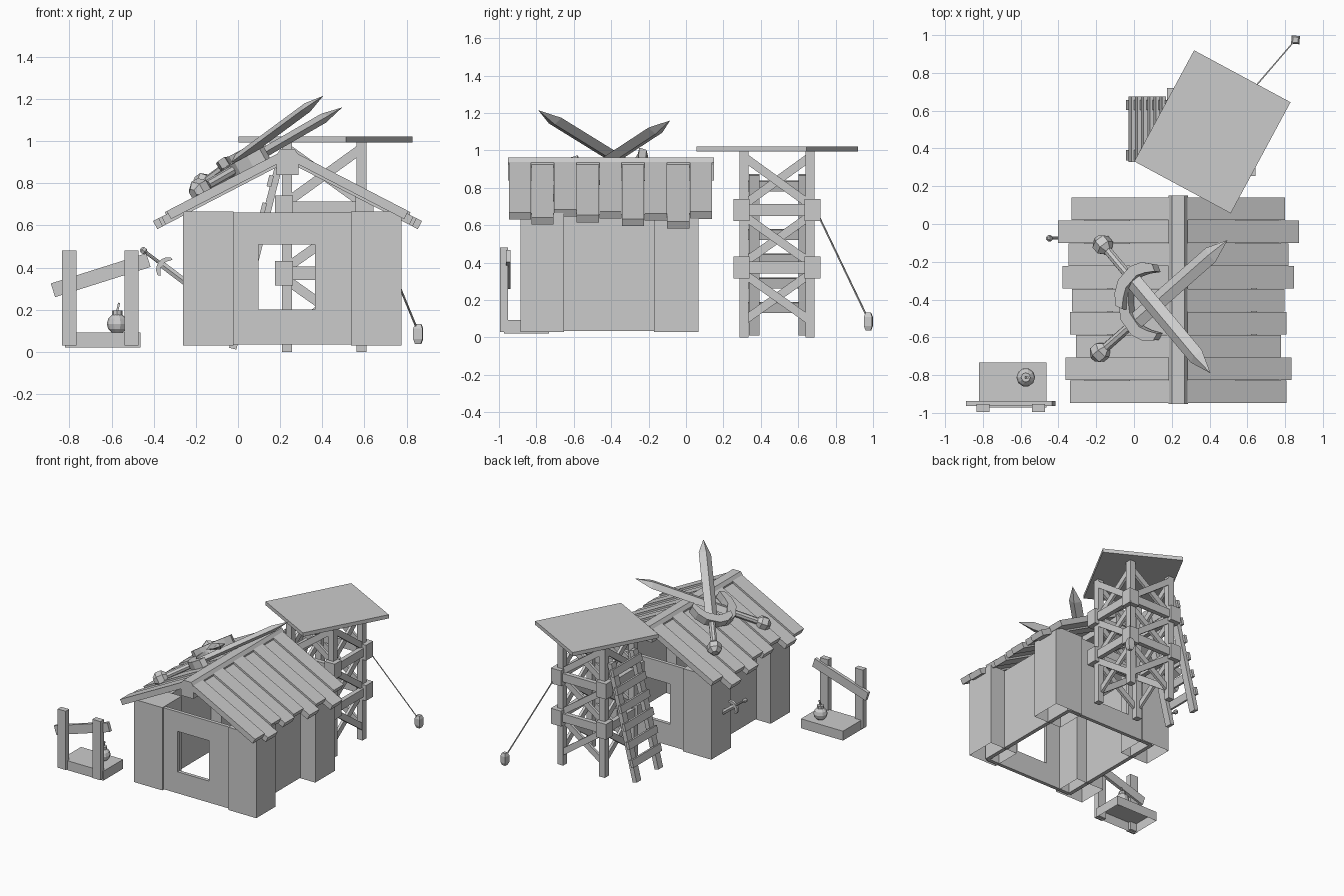
import bpy, math
from mathutils import Vector, Matrix

if "Cube" in bpy.data.objects:
    bpy.data.objects.remove(bpy.data.objects["Cube"])

BOX_FACES = [(4, 5, 6, 7), (0, 1, 5, 4), (1, 2, 6, 5), (2, 3, 7, 6), (3, 0, 4, 7), (3, 2, 1, 0)]


def mesh(name, verts, faces, mat=None):
    me = bpy.data.meshes.new(name)
    me.from_pydata(verts, [], faces)
    ob = bpy.data.objects.new(name, me)
    bpy.context.collection.objects.link(ob)
    if mat is not None:
        ob.matrix_world = mat
    return ob


def box(name, x0, x1, y0, y1, z0, z1, mat=None, bottom=True):
    v = [(x, y, z) for z in (z0, z1) for x, y in ((x0, y0), (x1, y0), (x1, y1), (x0, y1))]
    return mesh(name, v, BOX_FACES if bottom else BOX_FACES[:5], mat)


def frame(p, q, up):
    """Local x runs from p to q, local z is closest to up."""
    x = (Vector(q) - Vector(p)).normalized()
    y = Vector(up).cross(x).normalized()
    m = Matrix((x, y, x.cross(y))).transposed().to_4x4()
    m.translation = Vector(p)
    return m


def beam(name, p, q, w, h, up=(0, 0, 1)):
    n = (Vector(q) - Vector(p)).length
    return box(name, 0, n, -w / 2, w / 2, -h / 2, h / 2, frame(p, q, up))


def prism(name, pts, h0, h1, mat=None):
    """Extrude a 2D outline along local z."""
    n = len(pts)
    v = [(a, b, h) for h in (h0, h1) for a, b in pts]
    f = [tuple(range(n))[::-1], tuple(range(n, 2 * n))]
    f += [(i, (i + 1) % n, n + (i + 1) % n, n + i) for i in range(n)]
    return mesh(name, v, f, mat)


def lathe(name, prof, n, mat=None):
    """Revolve (radius, height) pairs about local z with n sides."""
    v = [(r * math.cos(2 * math.pi * i / n), r * math.sin(2 * math.pi * i / n), h)
         for r, h in prof for i in range(n)]
    f = [(k * n + i, k * n + (i + 1) % n, (k + 1) * n + (i + 1) % n, (k + 1) * n + i)
         for k in range(len(prof) - 1) for i in range(n)]
    f += [tuple(range(n))[::-1], tuple(range(len(v) - n, len(v)))]
    return mesh(name, v, f, mat)


# House: four hollow corner pillars
for i, (x0, x1) in enumerate(((-0.262, -0.022), (0.537, 0.775))):
    for j, (y0, y1) in enumerate(((-0.885, -0.652), (-0.17, 0.068))):
        box(f"corner_pillar_{i}{j}", x0, x1, y0, y1, 0.03, 0.665, bottom=False)

# House walls: recessed sides, front and back with a window opening
for i, (x0, x1) in enumerate(((-0.14, -0.11), (0.62, 0.65))):
    box(f"side_wall_{i}", x0, x1, -0.86, 0.045, 0.035, 0.66)
for n, y0, y1 in (("front", -0.872, -0.845), ("back", 0.028, 0.055)):
    for k, (x0, x1, z0, z1) in enumerate(((-0.12, 0.097, 0.035, 0.66), (0.366, 0.63, 0.035, 0.66),
                                          (0.097, 0.366, 0.035, 0.2), (0.097, 0.366, 0.51, 0.66))):
        box(f"{n}_wall_{k}", x0, x1, y0, y1, z0, z1)

# Roof planks of uneven length on both slopes
CX = 0.235
ends = [0.575, 0.6, 0.545, 0.575, 0.565, 0.615, 0.585, 0.64, 0.567]
for i, e in enumerate(ends):
    y = -0.888 + i * 0.121
    dz = 0.008 if i % 2 == 0 else -0.006
    for s in (-1, 1):
        a = (CX + s * 0.02, y, 0.922 + dz)
        b = (CX + s * (e - 0.012), y, 0.932 + dz - 0.517 * (e - 0.012))
        beam("roof_plank", a, b, 0.119, 0.043)

# Ridge beam with chamfered top
ridge = [(-0.052, 0.84), (0.052, 0.84), (0.052, 0.935), (0.033, 0.962), (-0.033, 0.962), (-0.052, 0.935)]
prism("ridge_beam", [(CX + x, z) for x, z in ridge], -0.15, 0.952, Matrix.Rotation(math.pi / 2, 4, 'X'))


# Swords: pommel, grip, crescent guard, diamond blade
def sword(name, p, q, up, s=1.0, grip=0.25):
    L = (Vector(q) - Vector(p)).length / s
    m = frame(p, q, up) @ Matrix.Scale(s, 4)
    turn = m @ Matrix.Rotation(math.pi / 2, 4, 'Y')
    lathe(name + "_pommel", [(0.025, -0.05), (0.052, -0.022), (0.052, 0.022), (0.025, 0.05)], 6, turn)
    lathe(name + "_grip", [(0.024, 0), (0.024, grip)], 8, turn)
    half = [(-0.03, 0.05), (0.005, 0.115), (0.06, 0.155), (0.1, 0.14), (0.06, 0.09), (0.035, 0.045)]
    pts = half + [(a, -b) for a, b in half[::-1]]
    prism(name + "_guard", [(grip + a, b) for a, b in pts], -0.03, 0.03, m)
    v = [(x, y, z) for x in (grip, L - 0.13)
         for y, z in ((0.047, 0), (0, 0.024), (-0.047, 0), (0, -0.024))] + [(L, 0, 0)]
    f = [(3, 2, 1, 0)]
    for i in range(4):
        j = (i + 1) % 4
        f += [(i, j, 4 + j, 4 + i), (4 + i, 4 + j, 8)]
    mesh(name + "_blade", v, f, m)


roof_normal = (-0.46, 0, 0.89)
sword("upper_sword", (-0.165, -0.11, 0.795), (0.405, -0.79, 1.215), roof_normal)
sword("lower_sword", (-0.18, -0.68, 0.77), (0.495, -0.085, 1.16), roof_normal)
sword("dagger", (-0.448, -0.075, 0.48), (-0.17, -0.075, 0.27), (0, 1, 0), 0.34, 0.3)

# Watchtower: posts, collars, rails and cross braces
PX, PY = (0.232, 0.586), (0.31, 0.663)
mx, my = sum(PX) / 2, sum(PY) / 2
for x in PX:
    for y in PY:
        sx, sy = math.copysign(1, x - mx), math.copysign(1, y - my)
        box("tower_post", x - 0.024, x + 0.024, y - 0.024, y + 0.024, 0, 1.0)
        for z in (0.373, 0.682):
            cx, cy = x + sx * 0.014, y + sy * 0.014
            box("tower_collar", cx - 0.043, cx + 0.043, cy - 0.043, cy + 0.043, z - 0.059, z + 0.059)
for side in (0, 1):
    x = PX[side] + (side * 2 - 1) * 0.02
    y = PY[side] + (side * 2 - 1) * 0.02
    for z in (0.373, 0.682):
        beam("tower_rail", (PX[0], y, z), (PX[1], y, z), 0.035, 0.064)
        beam("tower_rail", (x, PY[0], z), (x, PY[1], z), 0.035, 0.064)
    for z0, z1 in ((0.09, 0.34), (0.4, 0.65), (0.71, 0.965)):
        for d, (a, b) in enumerate(((z0, z1), (z1, z0))):
            o = (d - 0.5) * 0.022
            beam("tower_brace", (PX[0], PY[side] + o, a), (PX[1], PY[side] + o, b), 0.02, 0.045)
            beam("tower_brace", (PX[side] + o, PY[0], a), (PX[side] + o, PY[1], b), 0.02, 0.045)

# Tilted-plan tower roof
box("tower_roof", -0.29, 0.29, -0.334, 0.334, 0.993, 1.022,
    Matrix.Translation((0.415, 0.488, 0)) @ Matrix.Rotation(math.radians(-28.3), 4, 'Z'))

# Ladder leaning on the tower
foot, head = Vector((-0.025, 0, 0.015)), Vector((0.19, 0, 0.87))
for y in (0.365, 0.63):
    off = Vector((0, y, 0))
    beam("ladder_rail", foot + off, head + off, 0.055, 0.035, (-1, 0, 0))
for i in range(6):
    c = foot.lerp(head, 0.17 + i * 0.152) + Vector((-0.022, 0, 0))
    beam("ladder_rung", c + Vector((0, 0.328, 0)), c + Vector((0, 0.675, 0)), 0.022, 0.055, head - foot)

# Hanging rope and weight
beam("rope", (0.61, 0.69, 0.69), (0.853, 0.973, 0.1), 0.007, 0.007)
lathe("weight", [(0.02, 0.038), (0.031, 0.06), (0.031, 0.11), (0.02, 0.132)], 4,
      Matrix.Translation((0.855, 0.975, 0)) @ Matrix.Rotation(math.radians(40), 4, 'Z'))

# Notice stand: hollow base, posts, slanted bar
box("stand_base", -0.82, -0.463, -0.972, -0.732, 0.02, 0.092, bottom=False)
for x in (-0.8, -0.505):
    box("stand_post", x - 0.034, x + 0.034, -0.995, -0.952, 0.03, 0.48)
beam("stand_bar", (-0.878, -0.95, 0.292), (-0.425, -0.95, 0.435), 0.026, 0.068)

# Bomb: faceted ball, cap, fuse
at = Matrix.Translation((-0.573, -0.812, 0.133))
ball = [(0.049 * math.sin(a) + 0.0005, -0.049 * math.cos(a)) for a in [k * math.pi / 6 for k in range(7)]]
lathe("bomb_ball", ball, 10, at)
lathe("bomb_cap", [(0.025, 0.03), (0.025, 0.063)], 8, at)
beam("bomb_fuse", (-0.574, -0.812, 0.19), (-0.564, -0.812, 0.232), 0.01, 0.01)
